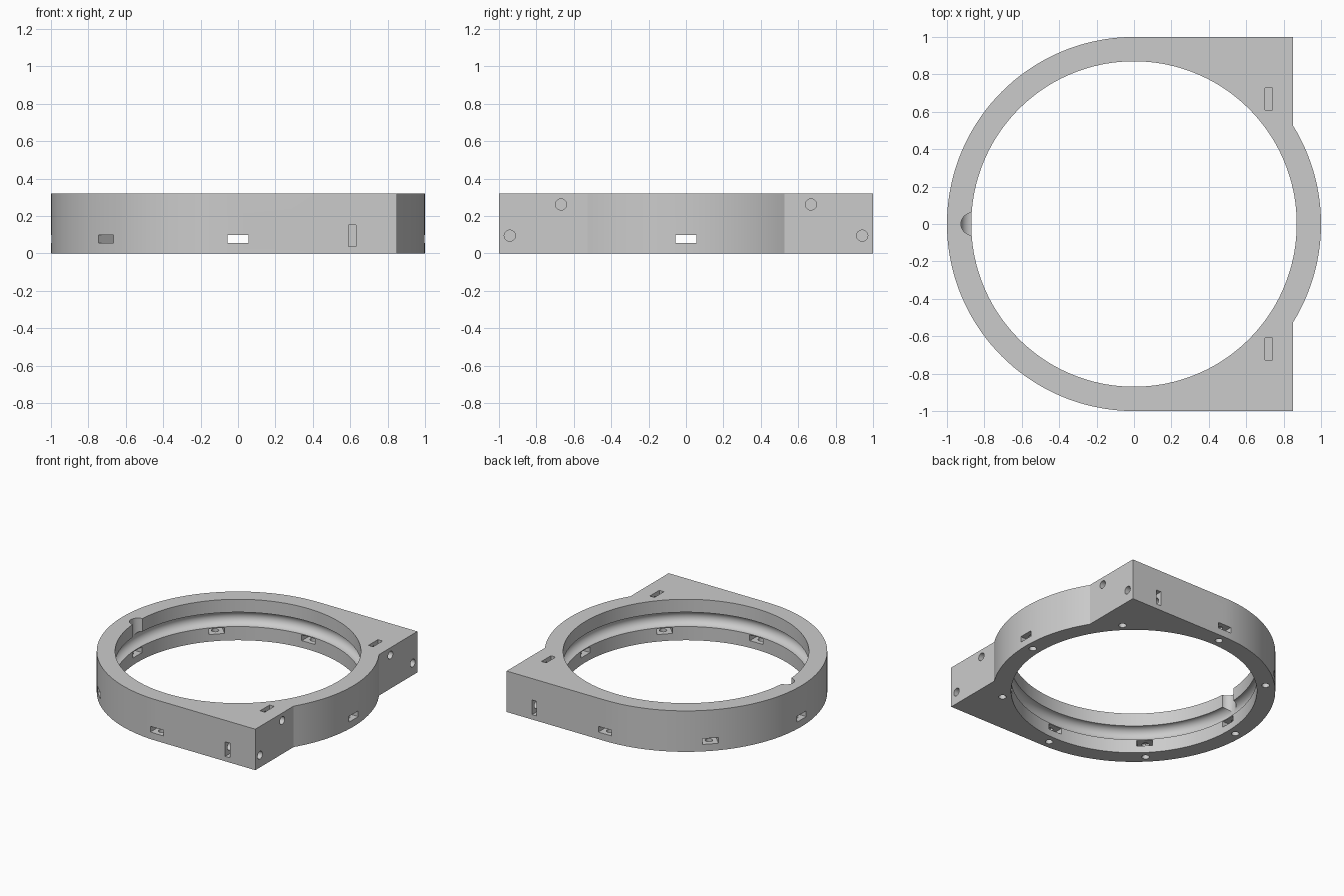
import bpy, bmesh, math
from mathutils import Matrix, Vector

if "Cube" in bpy.data.objects:
    bpy.data.objects.remove(bpy.data.objects["Cube"])

HEIGHT, OUTER, BORE = 0.32, 1.0, 0.87
BLOCK_X = 0.85
GROOVE_Z, GROOVE_R = 0.163, 0.056
SEGS = 144

grey = bpy.data.materials.new("plain grey")
grey.use_nodes = True
colour = (0.6, 0.6, 0.6, 1)
grey.diffuse_color = colour
grey.node_tree.nodes["Principled BSDF"].inputs["Base Color"].default_value = colour


def make_object(name, bm):
    bmesh.ops.recalc_face_normals(bm, faces=bm.faces)
    mesh = bpy.data.meshes.new(name)
    bm.to_mesh(mesh)
    bm.free()
    mesh.materials.append(grey)
    obj = bpy.data.objects.new(name, mesh)
    bpy.context.collection.objects.link(obj)
    return obj


def add_box(bm, low, high, angle=0):
    low, high = Vector(low), Vector(high)
    matrix = (Matrix.Rotation(angle, 4, "Z") @ Matrix.Translation((low + high) / 2)
              @ Matrix.Diagonal((high - low).to_4d()))
    matrix[3][3] = 1
    bmesh.ops.create_cube(bm, size=1, matrix=matrix)


def add_rod(bm, start, end, radius, segments=32):
    start, end = Vector(start), Vector(end)
    axis = end - start
    matrix = (Matrix.Translation((start + end) / 2)
              @ axis.to_track_quat("Z", "Y").to_matrix().to_4x4())
    bmesh.ops.create_cone(bm, cap_ends=True, segments=segments, radius1=radius,
                          radius2=radius, depth=axis.length, matrix=matrix)


# Housing outline: a disc with two square corners on the +x side
def arc(start, end, count):
    for i in range(count + 1):
        a = start + (end - start) * i / count
        yield (OUTER * math.cos(a), OUTER * math.sin(a))


meet = math.acos(BLOCK_X / OUTER)
outline = list(arc(-meet, meet, 26)) + [(BLOCK_X, OUTER)]
outline += list(arc(math.pi / 2, math.pi * 1.5, SEGS // 2)) + [(BLOCK_X, -OUTER)]
bm = bmesh.new()
base = bm.faces.new([bm.verts.new((x, y, 0)) for x, y in outline])
top = bmesh.ops.extrude_face_region(bm, geom=[base])
bmesh.ops.translate(bm, vec=(0, 0, HEIGHT),
                    verts=[v for v in top["geom"] if isinstance(v, bmesh.types.BMVert)])
housing = make_object("ring_housing", bm)

# Bore cutter: a lathed cylinder with a round race bulging from its wall
profile = [(0, -0.1), (BORE, -0.1)]
for i in range(17):
    a = -math.pi / 2 + math.pi * i / 16
    profile.append((BORE + GROOVE_R * math.cos(a), GROOVE_Z + GROOVE_R * math.sin(a)))
profile += [(BORE, HEIGHT + 0.1), (0, HEIGHT + 0.1)]
bm = bmesh.new()
verts = [bm.verts.new((r, 0, z)) for r, z in profile]
edges = [bm.edges.new(pair) for pair in zip(verts, verts[1:])]
bmesh.ops.spin(bm, geom=verts + edges, cent=(0, 0, 0), axis=(0, 0, 1),
               angle=math.tau, steps=SEGS, use_merge=True)
bmesh.ops.remove_doubles(bm, verts=bm.verts, dist=0.0001)
cutters = [make_object("bore_cutter", bm)]

# Nut slots around the ring, nut slots in the corners and the ball loading notch
bm = bmesh.new()
for i in range(8):
    in_block = i in (1, 7)
    add_box(bm, (0.8, -0.057, 0.055), (0.99 if in_block else 1.1, 0.057, 0.1),
            i * math.pi / 4)
for side in (-1, 1):
    y0, y1 = sorted((side * 0.61, side * 0.727))
    add_box(bm, (0.7, y0, 0.2), (0.74, y1, 0.4))
    y0, y1 = sorted((side * 0.88, side * 1.1))
    add_box(bm, (0.59, y0, 0.038), (0.63, y1, 0.152))
add_rod(bm, (-0.865, 0, GROOVE_Z), (-0.865, 0, 0.4), 0.06)
cutters.append(make_object("slot_cutter", bm))

# Screw holes up from the underside and in from the flat corner faces
bm = bmesh.new()
for i in range(8):
    a = i * math.pi / 4
    x, y = 0.935 * math.cos(a), 0.935 * math.sin(a)
    add_rod(bm, (x, y, -0.1), (x, y, 0.12), 0.027)
for side in (-1, 1):
    add_rod(bm, (0.64, side * 0.668, 0.262), (0.95, side * 0.668, 0.262), 0.03)
    add_rod(bm, (0.53, side * 0.942, 0.095), (0.95, side * 0.942, 0.095), 0.03)
cutters.append(make_object("screw_hole_cutter", bm))

# Cut everything out of the housing
bpy.ops.object.select_all(action="DESELECT")
bpy.context.view_layer.objects.active = housing
housing.select_set(True)
for cutter in cutters:
    cutter.hide_render = True
    mod = housing.modifiers.new(cutter.name, "BOOLEAN")
    mod.operation = "DIFFERENCE"
    mod.solver = "EXACT"
    mod.object = cutter
    bpy.ops.object.modifier_apply(modifier=mod.name)
    bpy.data.objects.remove(cutter)

bpy.ops.object.shade_smooth_by_angle(angle=math.radians(30))
